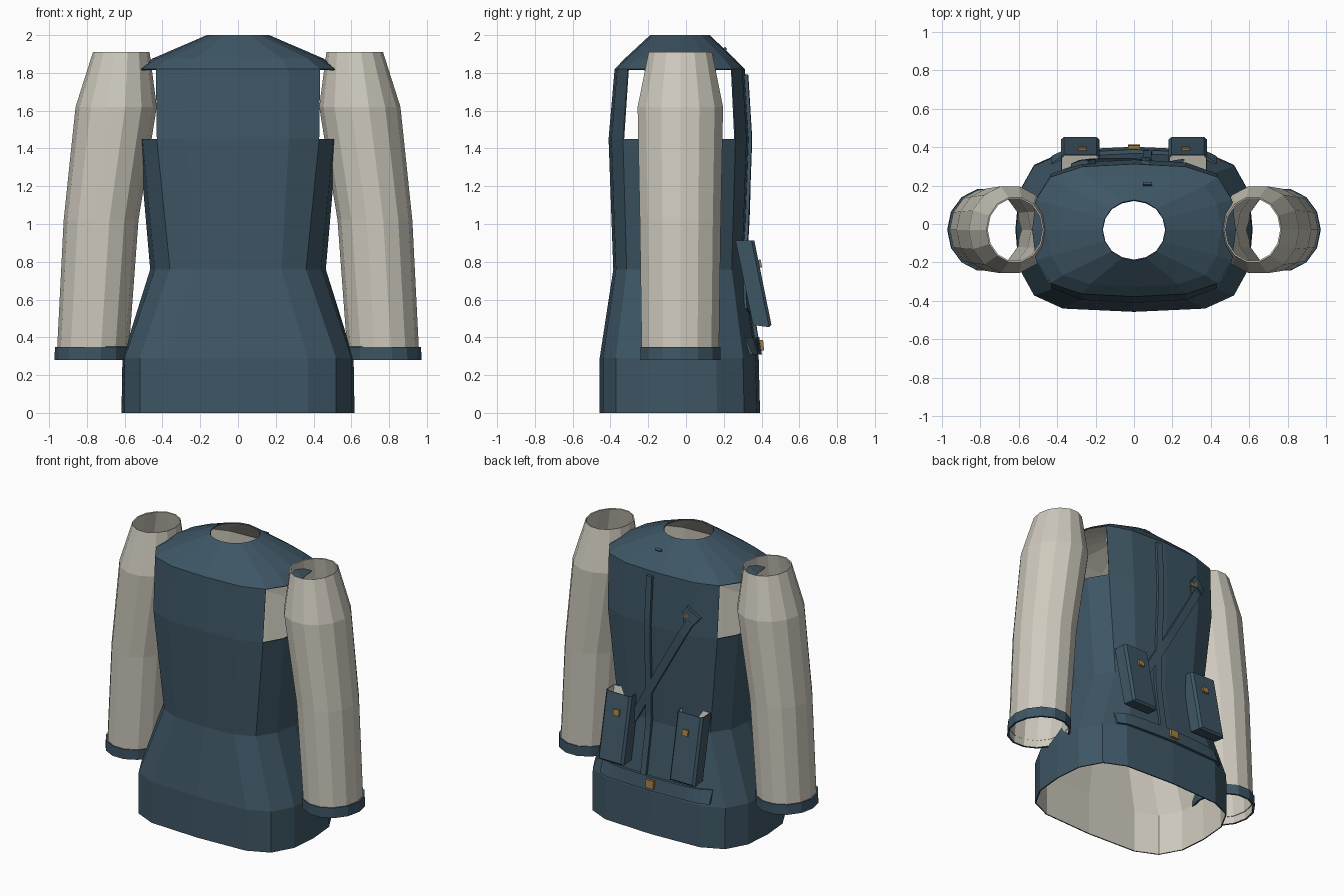
import bpy, bmesh, math
from mathutils import Vector

if "Cube" in bpy.data.objects:
    bpy.data.objects.remove(bpy.data.objects["Cube"])


def material(name, rgb):
    m = bpy.data.materials.new(name)
    m.diffuse_color = (*rgb, 1)
    m.use_nodes = True
    m.node_tree.nodes["Principled BSDF"].inputs["Base Color"].default_value = m.diffuse_color
    return m


NAVY = material("navy cloth", (0.048, 0.093, 0.130))
BEIGE = material("beige cloth", (0.62, 0.59, 0.51))
BRASS = material("brass", (0.36, 0.20, 0.055))


def make(name, verts, faces, mats):
    me = bpy.data.meshes.new(name)
    me.from_pydata([tuple(v) for v in verts], [], faces)
    for m in mats:
        me.materials.append(m)
    ob = bpy.data.objects.new(name, me)
    bpy.context.collection.objects.link(ob)
    return ob


def loft(name, rings, mats, skip=(), thick=0.008):
    """Open tube through rings; thin shell whose inside takes the second material."""
    n = len(rings[0])
    verts = [v for r in rings for v in r]
    faces = []
    for k in range(len(rings) - 1):
        for i in range(n):
            if (k, i) not in skip:
                j = (i + 1) % n
                faces.append((k*n + i, k*n + j, (k+1)*n + j, (k+1)*n + i))
    ob = make(name, verts, faces, mats)
    mod = ob.modifiers.new("lining", 'SOLIDIFY')
    mod.thickness, mod.offset = thick, -1
    mod.material_offset = 1
    mod.material_offset_rim = 0
    return ob


# ---- coat body: (z, half widths, front y, back y) ----
CY = -0.03
FR = (1, 0.96, 0.8, 0.46, 0)
ROUND = (1, 0.92, 0.71, 0.38, 0)
LEVELS = [
    (0.00, (0, 0.37, 0.52, 0.60, 0.617), -0.457, 0.392, FR),
    (0.29, (0, 0.37, 0.52, 0.60, 0.612), -0.457, 0.385, FR),
    (0.76, (0, 0.23, 0.36, 0.44, 0.465), -0.385, 0.310, FR),
    (1.45, (0, 0.27, 0.43, 0.505, 0.525), -0.410, 0.335, FR),
    (1.82, (0, 0.27, 0.435, 0.51, 0.53), -0.378, 0.312, FR),
    (1.875, (0, 0.23, 0.37, 0.43, 0.455), -0.325, 0.258, FR),
    (2.00, (0, 0.063, 0.117, 0.152, 0.165), -0.190, 0.125, ROUND),
]


def body_ring(z, xs, yf, yb, fr):
    front = [(x, CY + (yf - CY)*f, z) for x, f in zip(xs, fr)]
    back = [(x, CY + (yb - CY)*f, z) for x, f in zip(xs, fr)][:4]
    half = front + back[::-1]
    return half + [(-x, y, zz) for x, y, zz in half[-2:0:-1]]


armholes = {(3, i) for i in (2, 3, 4, 5, 10, 11, 12, 13)}
loft("coat_body", [body_ring(*lv) for lv in LEVELS], [NAVY, BEIGE], armholes)


def back_y(x, z):
    """Height of the back surface at x, z."""
    def at(level):
        _, xs, _, yb, fr = level
        for a in range(4):
            if abs(x) <= xs[a+1]:
                t = (abs(x) - xs[a]) / (xs[a+1] - xs[a])
                return CY + (yb - CY)*(fr[a] + t*(fr[a+1] - fr[a]))
        return CY
    for lo, hi in zip(LEVELS, LEVELS[1:]):
        if z <= hi[0]:
            t = (z - lo[0]) / (hi[0] - lo[0])
            return at(lo)*(1 - t) + at(hi)*t
    return CY


# ---- sleeves and cuffs: (z, centre x, rx, ry) ----
def oval(z, cx, rx, ry, s, n=14):
    return [(s*cx + rx*math.cos(2*math.pi*i/n), CY + ry*math.sin(2*math.pi*i/n), z)
            for i in range(n)]


SLEEVE = [(0.33, 0.768, 0.190, 0.210), (1.02, 0.725, 0.198, 0.220),
          (1.62, 0.645, 0.215, 0.232), (1.91, 0.618, 0.150, 0.172)]
CUFF = [(0.28, 0.772, 0.200, 0.217), (0.35, 0.769, 0.200, 0.217)]
for side, s in (("right", 1), ("left", -1)):
    loft(side + "_sleeve", [oval(*r, s) for r in SLEEVE], [BEIGE, BEIGE])
    loft(side + "_cuff", [oval(*r, s) for r in CUFF], [NAVY, BEIGE], thick=0.014)


# ---- straps that follow the back ----
def strap(name, a, b, width, lift=0.018, steps=14):
    a, b = Vector(a), Vector(b)
    d = (b - a).normalized()
    side = Vector((-d.y, d.x)) * width/2
    verts, faces = [], []
    for k in range(steps + 1):
        p = a.lerp(b, k/steps)
        for q, up in ((p + side, 0), (p - side, 0), (p - side, 1), (p + side, 1)):
            y = back_y(q.x, q.y)
            verts.append((q.x, y + lift if up else y - 0.004, q.y))
    for k in range(steps):
        for i in range(4):
            j = (i + 1) % 4
            faces.append((4*k + i, 4*k + j, 4*k + 4 + j, 4*k + 4 + i))
    faces += [(3, 2, 1, 0), tuple(4*steps + i for i in range(4))]
    ob = make(name, verts, faces, [NAVY])
    bm = bmesh.new()
    bm.from_mesh(ob.data)
    bmesh.ops.recalc_face_normals(bm, faces=bm.faces)
    bm.to_mesh(ob.data)
    bm.free()
    return ob


strap("spine_strap", (0.06, 1.79), (0.07, 0.40), 0.045)
strap("diagonal_strap", (-0.29, 1.60), (0.31, 0.54), 0.055)
strap("shoulder_patch", (-0.31, 1.56), (-0.22, 1.63), 0.06, 0.022)
strap("back_belt", (-0.43, 0.355), (0.43, 0.355), 0.09, 0.02, 16)


# ---- small blocks: buckles, studs and tabs ----
def block(name, centre, size, mat, tilt=0.0):
    bm = bmesh.new()
    bmesh.ops.create_cube(bm, size=1)
    me = bpy.data.meshes.new(name)
    bm.to_mesh(me)
    bm.free()
    me.materials.append(mat)
    ob = bpy.data.objects.new(name, me)
    ob.location, ob.scale = centre, size
    ob.rotation_euler.x = tilt
    bpy.context.collection.objects.link(ob)
    return ob


block("belt_buckle", (0, 0.40, 0.358), (0.06, 0.022, 0.055), BRASS, 0.1)
block("strap_buckle", (-0.23, 0.326, 1.585), (0.036, 0.02, 0.03), BRASS)
block("strap_slider", (-0.23, 0.315, 1.53), (0.05, 0.024, 0.10), NAVY)
block("collar_tab", (0.07, 0.205, 1.925), (0.045, 0.016, 0.02), NAVY, -0.75)

# ---- open pouches hanging off the back ----
PROFILE = ((0.355, 0.465), (0.455, 0.452), (0.362, 0.912), (0.262, 0.912))
for side, s in (("right", 1), ("left", -1)):
    x0, x1 = sorted((s*0.18, s*0.38))
    v = [(x, y, z) for x in (x0, x1) for y, z in PROFILE]
    f = [(0, 1, 2, 3), (7, 6, 5, 4), (0, 4, 5, 1), (1, 5, 6, 2), (3, 7, 4, 0)]
    pouch = make(side + "_pouch", v, f, [NAVY, BEIGE])
    bm = bmesh.new()
    bm.from_mesh(pouch.data)
    # outward faces: the lone opening is on top
    mid = Vector(((x0 + x1)/2, 0.36, 0.68))
    for face in bm.faces:
        face.normal_update()
        if face.normal.dot(face.calc_center_median() - mid) < 0:
            face.normal_flip()
    # soften the outer upright edges
    edges = [e for e in bm.edges if not e.is_boundary
             and all(vv.co.y - (0.452 - (vv.co.z - 0.452)*0.2) > -0.02 for vv in e.verts)]
    bmesh.ops.bevel(bm, geom=edges, offset=0.015, segments=1, affect='EDGES')
    bm.to_mesh(pouch.data)
    bm.free()
    mod = pouch.modifiers.new("lining", 'SOLIDIFY')
    mod.thickness, mod.offset = 0.007, -1
    mod.material_offset, mod.material_offset_rim = 1, 0
    block(side + "_pouch_stud", (s*0.27, 0.39, 0.79), (0.045, 0.018, 0.042), BRASS, 0.2)
